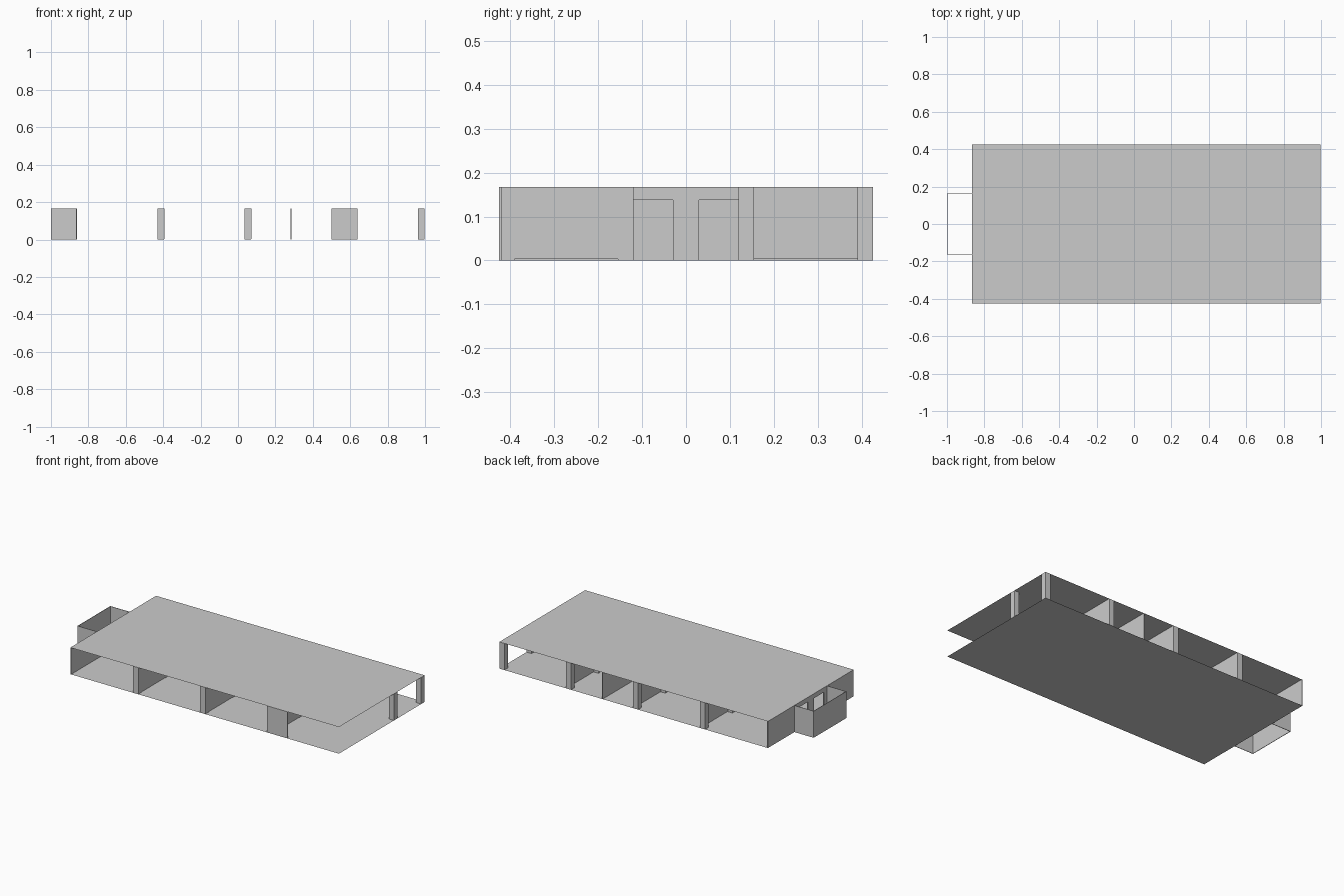
import bpy, bmesh

if "Cube" in bpy.data.objects:
    bpy.data.objects.remove(bpy.data.objects["Cube"])

H = 0.167          # storey height
X0, X1 = -0.866, 0.998
Y = 0.425          # half depth
T = 0.005          # thin wall thickness
C = 0.035          # column width


def mesh_object(name, bm):
    mesh = bpy.data.meshes.new(name)
    bm.to_mesh(mesh)
    bm.free()
    obj = bpy.data.objects.new(name, mesh)
    bpy.context.collection.objects.link(obj)
    return obj


def box(name, x0, x1, y0, y1, z0=0.0, z1=H):
    bm = bmesh.new()
    bmesh.ops.create_cube(bm, size=1)
    for v in bm.verts:
        v.co = (x1 if v.co.x > 0 else x0,
                y1 if v.co.y > 0 else y0,
                z1 if v.co.z > 0 else z0)
    return mesh_object(name, bm)


def sheet(name, z):
    bm = bmesh.new()
    bm.faces.new([bm.verts.new(p) for p in
                  ((X0, -Y, z), (X1, -Y, z), (X1, Y, z), (X0, Y, z))])
    return mesh_object(name, bm)


# Floor and ceiling sheets
sheet("floor", 0.0)
sheet("ceiling", H)

# Column rows, with cross walls either side of the central corridor
for i, x in enumerate((-0.43, 0.035, 0.5)):
    for s, side in ((-1, "front"), (1, "back")):
        for edge, inner in ((0.12, "inner"), (Y - C, "outer")):
            ya, yb = sorted((s * edge, s * (edge + C)))
            box(f"{side}_{inner}_column_{i}", x, x + C, ya, yb)
        ya, yb = sorted((s * 0.12, s * Y))
        box(f"{side}_cross_wall_{i}", x + C - T, x + C + 0.001, ya, yb, 0.003)

# Columns at the open right end
box("end_inner_column", X1 - C, X1, 0.12, 0.12 + C)
box("end_corner_column", X1 - C, X1, Y - C, Y)

# Extra back partition and front panel
box("back_partition", 0.281, 0.285, 0.12, Y)
box("front_panel", 0.5, 0.64, -Y, -Y + T)

# Left end wall: solid sides, middle post and lintel around two doorways
A, B, D = 0.03, 0.13, 0.138
xw = X0 + T
for s, side in ((-1, "front"), (1, "back")):
    ya, yb = sorted((s * B, s * Y))
    box(f"{side}_end_wall", X0, xw, ya, yb)
box("end_wall_post", X0, xw, -A, A, 0, D)
box("end_wall_lintel", X0, xw, -B, B, D, H)

# Open-topped enclosure beyond the end wall
E = 0.163
box("enclosure_end", -1.0, -1.0 + 0.003, -E, E)
box("enclosure_front", -1.0, X0, -E, -E + 0.003)
box("enclosure_back", -1.0, X0, E - 0.003, E)
